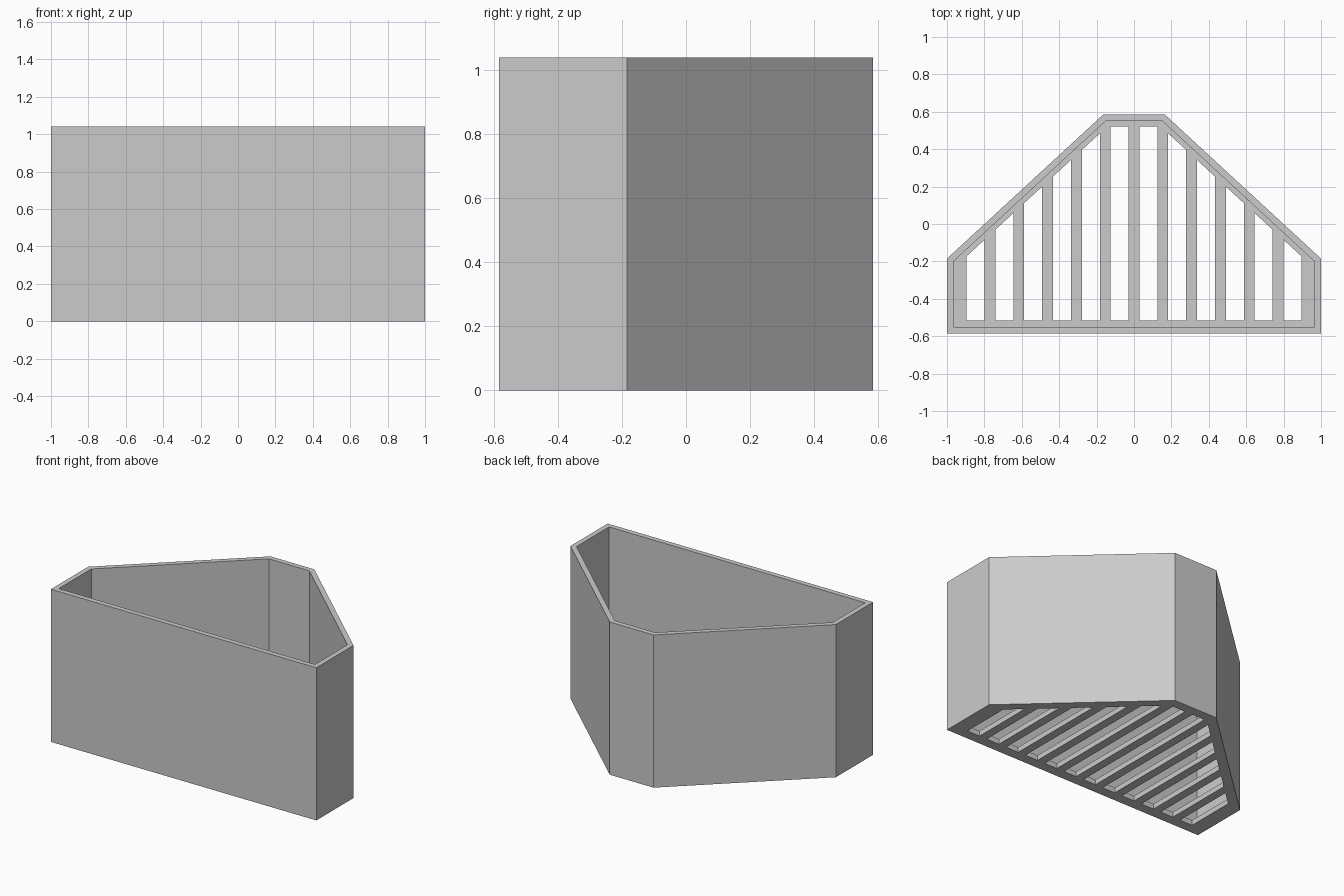
import bpy
import bmesh

if "Cube" in bpy.data.objects:
    bpy.data.objects.remove(bpy.data.objects["Cube"], do_unlink=True)

HEIGHT = 1.04
FLOOR = 0.035
PITCH, BAR = 0.154, 0.058

grey = bpy.data.materials.new("plain grey")
grey.use_nodes = True
color = (0.6, 0.6, 0.6, 1)
grey.diffuse_color = color
grey.node_tree.nodes["Principled BSDF"].inputs["Base Color"].default_value = color


def mirrored(half):
    """Close a right-hand half outline by mirroring it across x = 0."""
    return half + [(-x, y) for x, y in reversed(half)]


def prisms(name, outlines, z0, z1):
    """Extrude each outline from z0 to z1 into one object."""
    bm = bmesh.new()
    for outline in outlines:
        face = bm.faces.new([bm.verts.new((x, y, z0)) for x, y in outline])
        top = bmesh.ops.extrude_face_region(bm, geom=[face])["geom"]
        verts = [g for g in top if isinstance(g, bmesh.types.BMVert)]
        bmesh.ops.translate(bm, verts=verts, vec=(0, 0, z1 - z0))
    bmesh.ops.recalc_face_normals(bm, faces=bm.faces)
    mesh = bpy.data.meshes.new(name)
    bm.to_mesh(mesh)
    bm.free()
    mesh.materials.append(grey)
    obj = bpy.data.objects.new(name, mesh)
    bpy.context.collection.objects.link(obj)
    return obj


def cut(target, cutter):
    """Subtract the cutter from the target and remove it."""
    cutter.hide_render = True
    mod = target.modifiers.new("cut", "BOOLEAN")
    mod.operation = "DIFFERENCE"
    mod.solver = "EXACT"
    mod.object = cutter
    bpy.context.view_layer.objects.active = target
    bpy.ops.object.modifier_apply(modifier=mod.name)
    bpy.data.objects.remove(cutter, do_unlink=True)


# Six-sided basket body
body = prisms("slotted_basket", [mirrored(
    [(1, -0.585), (1, -0.185), (0.165, 0.585)])], 0, HEIGHT)

# Hollow inside with thin walls
cut(body, prisms("cavity_cutter", [mirrored(
    [(0.965, -0.55), (0.965, -0.2), (0.152, 0.55)])], FLOOR, HEIGHT + 0.1))


# Floor slots, with ends following the sloping back
def slot_end(x):
    return min(0.52, (0.48 - 0.678 * x) / 0.735)


slots = []
for i in range(6):
    a = BAR / 2 + i * PITCH
    b = a + PITCH - BAR
    slot = [(a, -0.515), (b, -0.515), (b, slot_end(b)), (a, slot_end(a))]
    slots += [slot, [(-x, y) for x, y in slot]]
cut(body, prisms("slot_cutter", slots, -0.1, FLOOR + 0.1))
